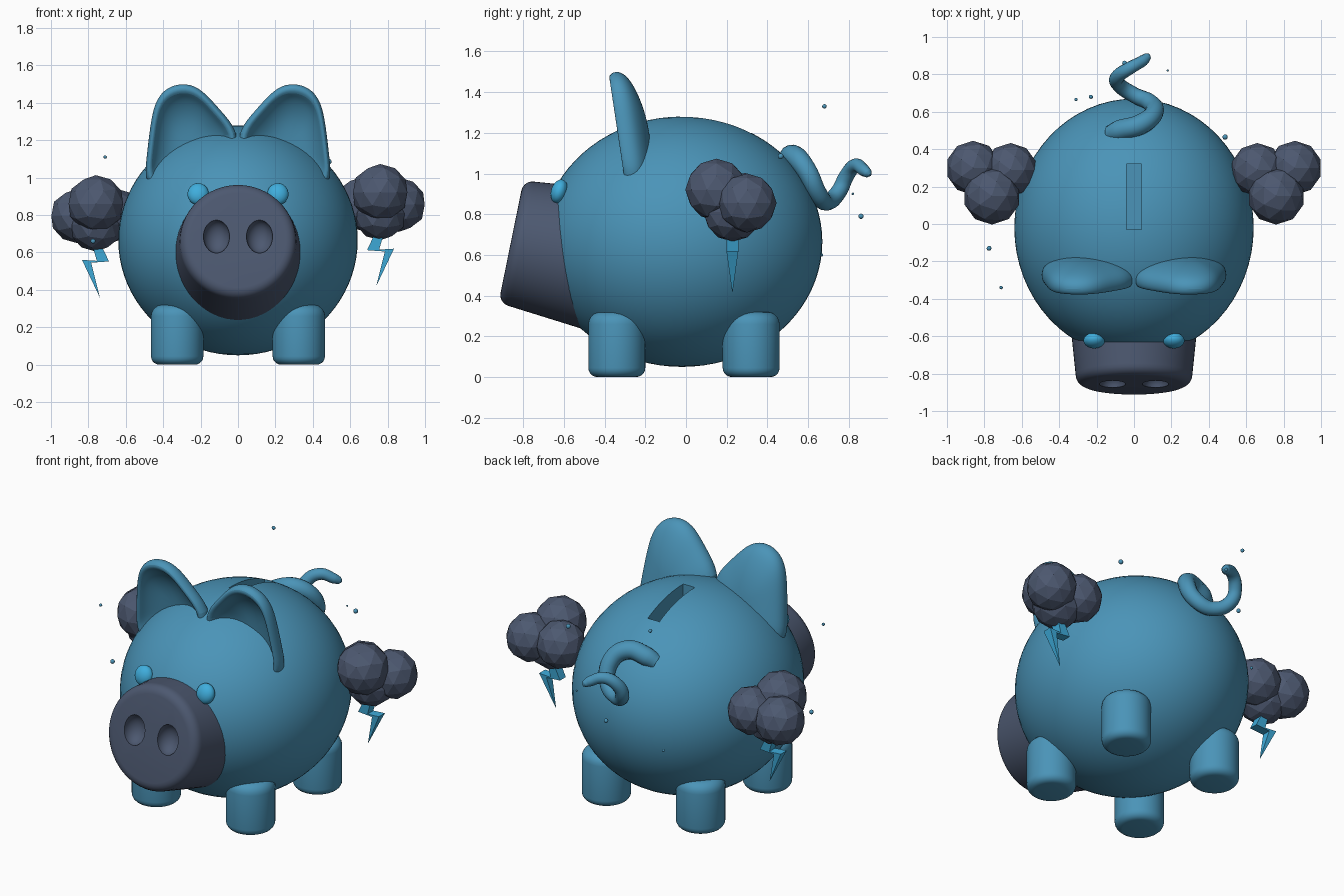
import bpy, bmesh, math
from mathutils import Vector, Matrix

if "Cube" in bpy.data.objects:
    bpy.data.objects.remove(bpy.data.objects["Cube"])


def material(name, rgb):
    m = bpy.data.materials.new(name)
    m.diffuse_color = (*rgb, 1)
    m.use_nodes = True
    m.node_tree.nodes["Principled BSDF"].inputs["Base Color"].default_value = m.diffuse_color
    return m


BLUE = material("body blue", (0.069, 0.296, 0.479))
DARK = material("slate", (0.073, 0.098, 0.162))
CYAN = material("bright cyan", (0.05, 0.42, 0.72))


def activate(ob):
    bpy.ops.object.select_all(action='DESELECT')
    ob.select_set(True)
    bpy.context.view_layer.objects.active = ob


def finish(bm, name, mat, smooth=True):
    bmesh.ops.recalc_face_normals(bm, faces=bm.faces)
    me = bpy.data.meshes.new(name)
    bm.to_mesh(me)
    bm.free()
    me.materials.append(mat)
    ob = bpy.data.objects.new(name, me)
    bpy.context.collection.objects.link(ob)
    if smooth:
        smooth_by_angle(ob)
    return ob


def smooth_by_angle(ob, angle=40):
    activate(ob)
    bpy.ops.object.shade_smooth_by_angle(angle=math.radians(angle))


def ellipsoid(name, mat, loc, radii, rot=0.0, seg=32, rings=16):
    bm = bmesh.new()
    mtx = (Matrix.Translation(loc) @ Matrix.Rotation(rot, 4, 'X')
           @ Matrix.Diagonal((*radii, 1)))
    bmesh.ops.create_uvsphere(bm, u_segments=seg, v_segments=rings, radius=1, matrix=mtx)
    return finish(bm, name, mat)


def lathe(name, mat, profile, loc, rot=0.0, seg=48):
    """Revolve (radius, height) points about local z, closing both ends."""
    bm = bmesh.new()
    rings = [[bm.verts.new((r * math.cos(2 * math.pi * i / seg),
                            r * math.sin(2 * math.pi * i / seg), h))
              for i in range(seg)] for r, h in profile]
    for a, b in zip(rings, rings[1:]):
        for i in range(seg):
            j = (i + 1) % seg
            bm.faces.new((a[i], a[j], b[j], b[i]))
    bm.faces.new(rings[0])
    bm.faces.new(rings[-1])
    bm.transform(Matrix.Translation(loc) @ Matrix.Rotation(rot, 4, 'X'))
    return finish(bm, name, mat)


def rounded(r, h, bevel, steps=5):
    """Half circle-arc corner ending on a flat at height h."""
    return [(r - bevel + bevel * math.cos(t), h - bevel + bevel * math.sin(t))
            for t in (math.pi / 2 * k / steps for k in range(steps + 1))]


def cut(target, cutter):
    mod = target.modifiers.new("cut", 'BOOLEAN')
    mod.operation = 'DIFFERENCE'
    mod.solver = 'EXACT'
    mod.object = cutter
    activate(target)
    bpy.ops.object.modifier_apply(modifier=mod.name)
    bpy.data.objects.remove(cutter)
    smooth_by_angle(target)


# body with coin slot
body = ellipsoid("body", BLUE, (0, -0.02, 0.665), (0.64, 0.69, 0.615), seg=64, rings=40)
bm = bmesh.new()
bmesh.ops.create_cube(bm, size=1, matrix=Matrix.Translation((0, 0.145, 1.25))
                      @ Matrix.Diagonal((0.08, 0.35, 0.24, 1)))
cut(body, finish(bm, "slot_cutter", BLUE, False))

# snout, tilted slightly upward, with two hollow nostrils
tilt = 1.37
face = Vector((0, -0.86, 0.665))
snout = lathe("snout", DARK, [(0.352, -0.45)] + rounded(0.312, 0, 0.055), face, tilt, 64)
for side in (-1, 1):
    pos = face + Vector((side * 0.115, 0.004, 0.02))
    cut(snout, ellipsoid("nostril_cutter", DARK, pos, (0.07, 0.09, 0.07), tilt))

# legs
leg_profile = [(r, 0.32 - h) for r, h in reversed(rounded(0.14, 0.32, 0.045))]
leg_profile += rounded(0.14, 0.32, 0.06)
for side, sname in ((-1, "left"), (1, "right")):
    for y, yname in ((-0.34, "front"), (0.32, "back")):
        lathe(f"{yname}_leg_{sname}", BLUE, leg_profile, (side * 0.325, y, 0))
    # eyes
    ellipsoid(f"eye_{sname}", CYAN, (side * 0.213, -0.623, 0.912), (0.057, 0.04, 0.06), -0.3)

# ears: outline rings shrunk toward a centre, bulged behind and dished in front
OUTLINE = [(0.505, 0.97), (0.492, 1.1), (0.475, 1.25), (0.45, 1.41), (0.38, 1.49),
           (0.28, 1.512), (0.19, 1.475), (0.10, 1.37), (-0.01, 1.25),
           (0.0, 1.08), (0.2, 0.98), (0.40, 0.88)]
CENTRE = (0.27, 1.17)
# (scale, y offset from the leaning ear plane)
RINGS = [(0.2, 0.115), (0.55, 0.10), (0.85, 0.065), (0.98, 0.03), (1.0, -0.01),
         (0.94, -0.045), (0.84, -0.04), (0.77, 0.0), (0.5, 0.045), (0.2, 0.055)]


def ear(name, side):
    bm = bmesh.new()
    loops = []
    for s, dy in RINGS:
        loop = []
        for x, z in OUTLINE:
            px = CENTRE[0] + s * (x - CENTRE[0])
            pz = CENTRE[1] + s * (z - CENTRE[1])
            loop.append(bm.verts.new((side * px, -0.28 - 0.15 * (pz - 1.1) + dy, pz)))
        loops.append(loop)
    n = len(OUTLINE)
    for a, b in zip(loops, loops[1:]):
        for i in range(n):
            bm.faces.new((a[i], a[(i + 1) % n], b[(i + 1) % n], b[i]))
    bm.faces.new(loops[0])
    bm.faces.new(loops[-1])
    ob = finish(bm, name, BLUE)
    mod = ob.modifiers.new("smooth", 'SUBSURF')
    mod.levels = mod.render_levels = 2
    activate(ob)
    bpy.ops.object.modifier_apply(modifier=mod.name)
    smooth_by_angle(ob, 60)


ear("ear_left", -1)
ear("ear_right", 1)

# curly tail: tapering tube along a spiral (x, y, z, radius)
PATH = [(-0.13, 0.48, 1.03, 0.045), (-0.08, 0.50, 1.06, 0.055), (0.03, 0.53, 1.085, 0.055),
        (0.105, 0.59, 1.02, 0.05), (0.085, 0.65, 0.90, 0.045), (0.0, 0.69, 0.86, 0.042),
        (-0.085, 0.75, 0.91, 0.04), (-0.085, 0.79, 0.99, 0.038), (-0.02, 0.835, 1.04, 0.034),
        (0.05, 0.875, 1.015, 0.03), (0.072, 0.895, 1.0, 0.022), (0.08, 0.905, 0.992, 0.008)]
cu = bpy.data.curves.new("tail", 'CURVE')
cu.dimensions = '3D'
cu.bevel_depth = 1
cu.bevel_resolution = 5
cu.use_fill_caps = True
sp = cu.splines.new('BEZIER')
sp.bezier_points.add(len(PATH) - 1)
sp.resolution_u = 6
for p, (x, y, z, r) in zip(sp.bezier_points, PATH):
    p.co = (x, y, z)
    p.radius = r
    p.handle_left_type = p.handle_right_type = 'AUTO'
cu.materials.append(BLUE)
tail = bpy.data.objects.new("tail", cu)
bpy.context.collection.objects.link(tail)
activate(tail)
bpy.ops.object.convert(target='MESH')
smooth_by_angle(bpy.context.view_layer.objects.active, 60)

# storm clouds (faceted puffs) with lightning bolts, left pair hanging lower
PUFFS = [(0.76, 0.15, 0.92, 0.153), (0.86, 0.30, 0.855, 0.145),
         (0.66, 0.29, 0.86, 0.143), (0.76, 0.23, 0.81, 0.145)]
BOLT = [(0.79, 0.74), (0.755, 0.615), (0.834, 0.62), (0.738, 0.417),
        (0.785, 0.605), (0.69, 0.612), (0.75, 0.74)]
for side, drop, sname in ((-1, 0.06, "left"), (1, 0.0, "right")):
    bm = bmesh.new()
    for x, y, z, r in PUFFS:
        bmesh.ops.create_icosphere(bm, subdivisions=2, radius=r,
                                   matrix=Matrix.Translation((side * x, y, z - drop)))
    finish(bm, f"cloud_{sname}", DARK, False)

    bm = bmesh.new()
    sides = []
    for d in (-1, 1):
        sides.append([bm.verts.new((side * x, 0.228 + d * min(0.03, 0.001 + 0.14 * (z - 0.417)),
                                    z - drop)) for x, z in BOLT])
    a, b = sides
    bm.faces.new(a)
    bm.faces.new(b)
    for i in range(len(BOLT)):
        j = (i + 1) % len(BOLT)
        bm.faces.new((a[i], a[j], b[j], b[i]))
    finish(bm, f"lightning_{sname}", CYAN, False)

# floating droplets
DROPS = [(-0.05, 0.86, 0.79, 0.013), (0.18, 0.82, 0.90, 0.006), (-0.23, 0.68, 1.33, 0.011),
         (-0.31, 0.665, 0.6, 0.009), (0.487, 0.465, 1.085, 0.014),
         (-0.775, -0.13, 0.66, 0.013), (-0.71, -0.34, 1.11, 0.009)]
for i, (x, y, z, r) in enumerate(DROPS):
    ellipsoid(f"droplet_{i + 1}", BLUE, (x, y, z), (r, r, r), seg=12, rings=8)
